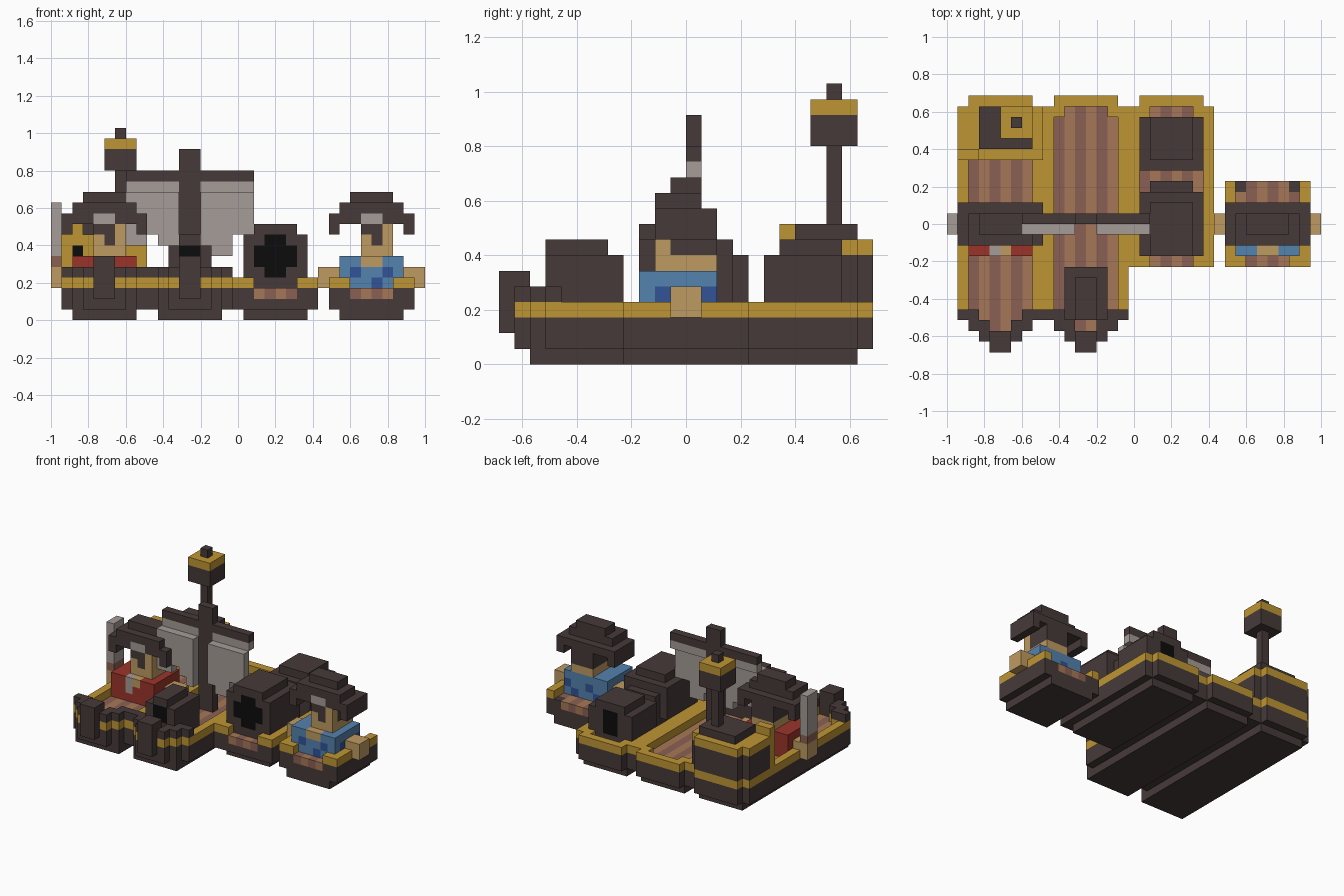
import bpy, bmesh, math
from mathutils import Vector

cube = bpy.data.objects.get("Cube")
if cube:
    bpy.data.objects.remove(cube, do_unlink=True)

V = 2 / 35                       # block size
COLOURS = {                      # sRGB values
    "dark_wood": (70, 58, 57), "gold": (190, 149, 51), "skin": (191, 155, 97),
    "red_cloth": (155, 52, 42), "grey_cloth": (166, 156, 151),
    "light_blue": (84, 130, 174), "deep_blue": (49, 83, 150),
    "plank_light": (166, 119, 87), "plank_dark": (139, 96, 83), "black": (13, 12, 12)}


def linear(c):
    c /= 255
    return c / 12.92 if c <= 0.04045 else ((c + 0.055) / 1.055) ** 2.4


MATS = {}
for name, rgb in COLOURS.items():
    m = bpy.data.materials.new(name)
    col = (*[linear(c) for c in rgb], 1)
    m.use_nodes = True
    m.diffuse_color = col
    bsdf = m.node_tree.nodes["Principled BSDF"]
    bsdf.inputs["Base Color"].default_value = col
    bsdf.inputs["Roughness"].default_value = 0.9
    MATS[name] = m

cells = {}                       # (i, j, k) -> (part, colour)


def fill(part, colour, i0, i1, j0, j1, k0, k1):
    """Fill an inclusive block range; colour may be a rule on (i, j, k)."""
    for i in range(i0, i1 + 1):
        for j in range(j0, j1 + 1):
            for k in range(k0, k1 + 1):
                c = colour(i, j, k) if callable(colour) else colour
                cells[i, j, k] = (part, c)


def planks(i, j, k):
    return "plank_light" if i % 2 else "plank_dark"


def checks(i, j, k):
    return "deep_blue" if k < 5 and (2 * i + j + k) % 3 == 0 else "light_blue"


# --- Hulls: each is 8 blocks wide, rounded at the stern, pointed at the bow ---
def hull(part, x, front, bow):
    fill(part, "dark_wood", x + 1, x + 6, 2 if bow else front + 1, 22, 0, 0)
    fill(part, "dark_wood", x, x + 7, front, 22, 1, 2)
    fill(part, "dark_wood", x + 1, x + 6, 23, 23, 1, 2)
    fill(part, "gold", x, x + 7, front, 22, 3, 3)
    fill(part, "gold", x + 1, x + 6, 23, 23, 3, 3)
    if bow:                      # stepped bow with a raised rail and a stem
        for s in (1, 2):
            fill(part, "dark_wood", x + s, x + 7 - s, 3 - s, 3 - s, 1, 2)
            fill(part, "gold", x + s, x + 7 - s, 3 - s, 3 - s, 3, 3)
        for s in (0, 1, 2):
            fill(part, "dark_wood", x + s, x + 7 - s, 3 - s, 3 - s, 4, 4)
        fill(part, "dark_wood", x + 3, x + 4, 0, 1, 2, 5)
    # sunken deck
    deck = [(1, 6, front + 1, 21), (2, 5, 22, 22)]
    deck += [(2, 5, 3, 3), (3, 4, 2, 2)] if bow else [(2, 5, front, front)]
    for a, b, j0, j1 in deck:
        fill(part, planks, x + a, x + b, j0, j1, 2, 2)
        for i in range(x + a, x + b + 1):
            for j in range(j0, j1 + 1):
                for k in (3, 4):
                    cells.pop((i, j, k), None)


hull("right_hull", 1, 3, True)
hull("middle_hull", 9, 3, True)
hull("left_hull", 17, 8, False)

# --- Small boat, open at both ends ---
fill("small_boat", "dark_wood", 27, 32, 8, 15, 0, 0)
fill("small_boat", "dark_wood", 26, 33, 8, 15, 1, 2)
fill("small_boat", planks, 27, 32, 9, 14, 2, 2)
for j in (8, 15):
    fill("small_boat", planks, 28, 31, j, j, 2, 2)
for i in (26, 33):
    fill("small_boat", "gold", i, i, 8, 15, 3, 3)
for i in (27, 32):
    fill("small_boat", "gold", i, i, 8, 8, 3, 3)

# --- Stern cabin with lantern ---
fill("stern_cabin", "dark_wood", 1, 8, 18, 22, 3, 6)
fill("stern_cabin", "dark_wood", 2, 7, 23, 23, 4, 6)
fill("stern_cabin", "gold", 1, 8, 18, 22, 3, 3)
fill("stern_cabin", "gold", 1, 8, 18, 18, 4, 6)
fill("stern_cabin", "black", 2, 2, 18, 18, 6, 6)
fill("stern_cabin", "gold", 1, 8, 18, 22, 7, 7)
fill("stern_cabin", "gold", 2, 7, 23, 23, 7, 7)
fill("stern_cabin", "gold", 1, 2, 18, 18, 8, 8)
fill("stern_cabin", "dark_wood", 3, 7, 19, 22, 8, 8)
fill("lantern", "dark_wood", 6, 6, 21, 21, 9, 17)
fill("lantern", "dark_wood", 5, 7, 20, 22, 14, 15)
fill("lantern", "gold", 5, 7, 20, 22, 16, 16)

# --- Mast, yard and sails ---
fill("mast", "dark_wood", 12, 13, 12, 12, 3, 15)
fill("yard", "dark_wood", 7, 18, 12, 12, 13, 13)
for n, (a, b) in {"right_sail": (7, 11), "left_sail": (14, 18)}.items():
    fill(n, "grey_cloth", a, b, 12, 12, 12, 12)
    fill(n, "grey_cloth", a, b, 11, 11, 8, 11)
for n, a, b, k in (("right_sail", 7, 8, 7), ("right_sail", 10, 11, 7),
                   ("right_sail", 11, 11, 6), ("left_sail", 14, 16, 7),
                   ("left_sail", 15, 16, 6), ("left_sail", 18, 18, 7)):
    fill(n, "grey_cloth", a, b, 11, 11, k, k)

# --- Cannons ---
fill("bow_cannon", "dark_wood", 11, 14, 3, 7, 3, 6)
fill("bow_cannon", "dark_wood", 12, 13, 3, 6, 7, 7)
fill("bow_cannon", "black", 12, 13, 3, 3, 5, 6)
fill("stern_cannon", "dark_wood", 18, 23, 17, 21, 3, 6)
fill("stern_cannon", "dark_wood", 19, 22, 18, 21, 7, 7)
fill("stern_cannon", "black", 20, 21, 21, 21, 4, 6)
fill("great_cannon", "dark_wood", 19, 22, 9, 14, 3, 3)
fill("great_cannon", "dark_wood", 18, 23, 9, 14, 4, 7)
fill("great_cannon", "dark_wood", 19, 22, 9, 13, 8, 8)
fill("great_cannon", "dark_wood", 19, 22, 15, 15, 3, 6)
fill("great_cannon", "black", 20, 21, 9, 9, 4, 7)
fill("great_cannon", "black", 19, 22, 9, 9, 5, 6)


# --- Sailors ---
def sailor(side, x, shirt):
    p = side + "_sailor_"
    fill(p + "shirt", shirt, x + 1, x + 6, 9, 13, 3, 5)
    for i in (x - 1, x + 7):
        fill(p + "hands", "skin", i, i + 1, 11, 12, 3, 4)
    fill(p + "head", "skin", x + 3, x + 4, 9, 9, 5, 5)
    fill(p + "head", "skin", x + 3, x + 5, 10, 13, 6, 8)
    fill(p + "head", "dark_wood", x + 3, x + 5, 11, 13, 7, 8)      # hair
    fill(p + "head", "dark_wood", x + 3, x + 4, 10, 10, 8, 8)      # eye patch
    fill(p + "head", "dark_wood", x + 4, x + 4, 10, 10, 7, 7)
    fill(p + "hat", "dark_wood", x, x + 7, 10, 13, 9, 9)
    fill(p + "hat", "dark_wood", x + 1, x + 6, 10, 12, 10, 10)
    fill(p + "hat", "dark_wood", x + 2, x + 5, 11, 12, 11, 11)
    for i in (x, x + 7):
        fill(p + "hat", "dark_wood", i, i, 10, 13, 8, 8)
    fill(p + "hat", "grey_cloth", x + 3, x + 4, 10, 10, 9, 9)      # badge


sailor("right", 1, "red_cloth")
sailor("left", 26, checks)
fill("right_sailor_shirt", "grey_cloth", 4, 4, 9, 9, 4, 5)         # buckle
fill("sword", "plank_dark", 0, 0, 11, 12, 5, 5)
fill("sword", "grey_cloth", 0, 0, 11, 12, 6, 10)

# --- Turn every part into a mesh of its outer faces, joined where flat ---
QUADS = []
for axis in range(3):
    u, w = (axis + 1) % 3, (axis + 2) % 3
    for d in (0, 1):
        corners = []
        for a, b in ((0, 0), (1, 0), (1, 1), (0, 1)):
            c = [0, 0, 0]
            c[axis], c[u], c[w] = d, a, b
            corners.append(tuple(c))
        n = [0, 0, 0]
        n[axis] = 2 * d - 1
        QUADS.append((tuple(n), corners if d else corners[::-1]))

names = list(MATS)
for part in dict.fromkeys(p for p, c in cells.values()):
    mine = {pos: c for pos, (p, c) in cells.items() if p == part}
    used = [n for n in names if n in mine.values()]
    bm, verts = bmesh.new(), {}
    for pos, colour in mine.items():
        for n, corners in QUADS:
            if tuple(a + b for a, b in zip(pos, n)) in cells:
                continue
            ring = []
            for c in corners:
                key = tuple(a + b for a, b in zip(pos, c))
                if key not in verts:
                    i, j, k = key
                    verts[key] = bm.verts.new(Vector((i - 17.5, j - 12, k)) * V)
                ring.append(verts[key])
            bm.faces.new(ring).material_index = used.index(colour)
    bmesh.ops.dissolve_limit(bm, angle_limit=math.radians(1), verts=bm.verts[:],
                             edges=bm.edges[:], delimit={'MATERIAL'})
    me = bpy.data.meshes.new(part)
    bm.to_mesh(me)
    bm.free()
    for n in used:
        me.materials.append(MATS[n])
    bpy.context.scene.collection.objects.link(bpy.data.objects.new(part, me))
